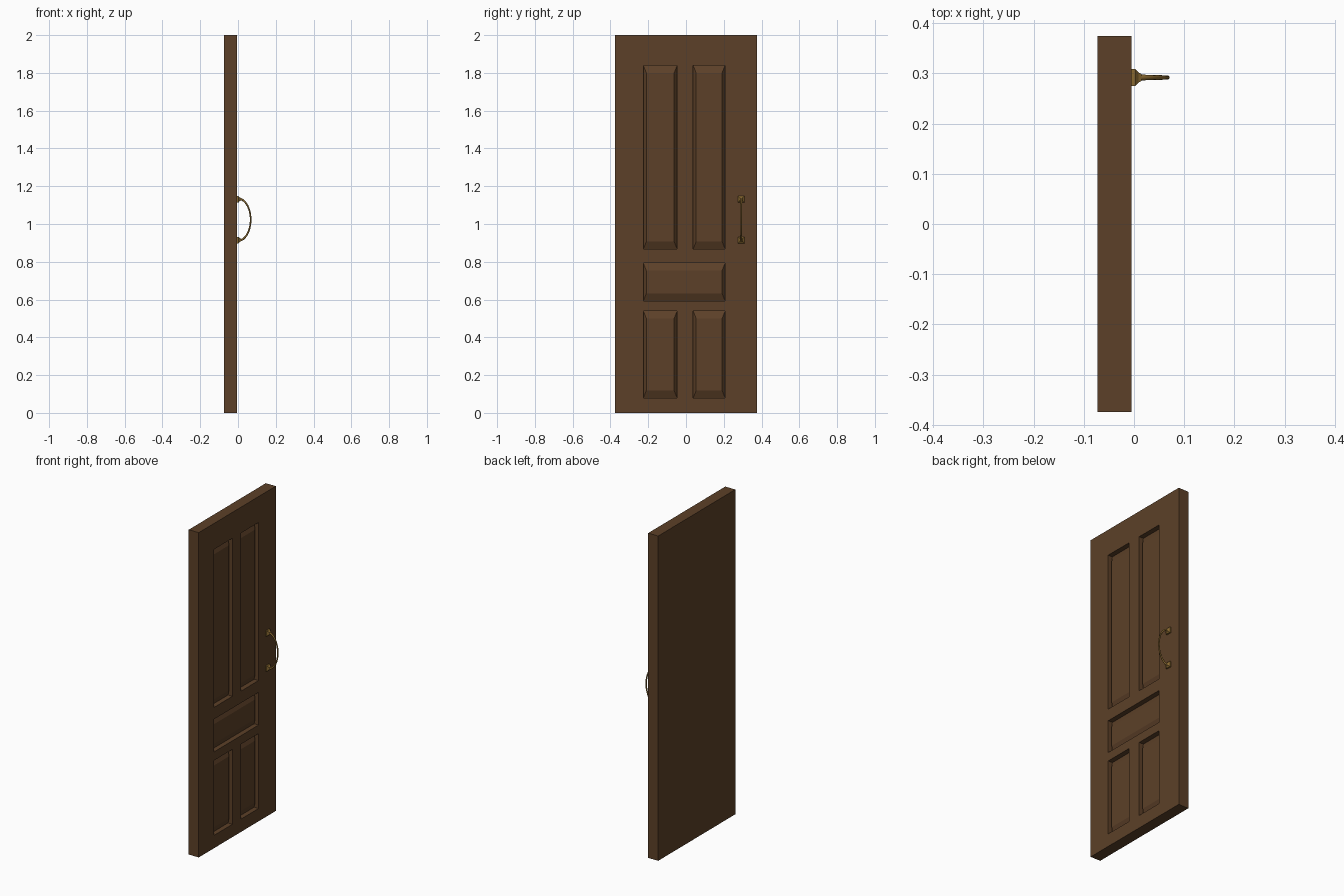
import bpy, bmesh, math

if "Cube" in bpy.data.objects:
    bpy.data.objects.remove(bpy.data.objects["Cube"])

def material(name, color):
    m = bpy.data.materials.new(name)
    m.diffuse_color = (*color, 1)
    m.use_nodes = True
    m.node_tree.nodes["Principled BSDF"].inputs["Base Color"].default_value = m.diffuse_color
    return m

def finish(bm, name, mat):
    bmesh.ops.recalc_face_normals(bm, faces=bm.faces[:])
    me = bpy.data.meshes.new(name)
    bm.to_mesh(me)
    bm.free()
    ob = bpy.data.objects.new(name, me)
    bpy.context.collection.objects.link(ob)
    me.materials.append(mat)
    return ob

wood = material("wood", (0.107, 0.051, 0.021))
brass = material("brass", (0.25, 0.14, 0.03))

# Door slab: front face laid out as a grid of stiles, rails and panels
FRONT, BACK = -0.005, -0.073
GROOVE, FIELD = FRONT - 0.03, FRONT - 0.012
ys = [-0.375, -0.226, -0.047, 0.038, 0.207, 0.375]
zs = [0, 0.079, 0.54, 0.593, 0.794, 0.867, 1.84, 2]
bm = bmesh.new()
grid = [[bm.verts.new((FRONT, y, z)) for z in zs] for y in ys]
cell = {}
for i in range(len(ys) - 1):
    for j in range(len(zs) - 1):
        cell[i, j] = bm.faces.new((grid[i][j], grid[i + 1][j],
                                   grid[i + 1][j + 1], grid[i][j + 1]))
rim = [e for e in bm.edges if e.is_boundary]
panels = [cell[i, j] for i in (1, 3) for j in (1, 5)]
panels += bmesh.ops.dissolve_faces(bm, faces=[cell[i, 3] for i in (1, 2, 3)],
                                   use_verts=False)["region"]

# Sides and back
ext = bmesh.ops.extrude_edge_only(bm, edges=rim)["geom"]
for v in ext:
    if isinstance(v, bmesh.types.BMVert):
        v.co.x = BACK
back_rim = [e for e in ext if isinstance(e, bmesh.types.BMEdge)
            and all(abs(v.co.x - BACK) < 1e-5 for v in e.verts)]
bmesh.ops.edgeloop_fill(bm, edges=back_rim)

# Panels: straight wall down to the groove, then a bevel up to the raised field
for f in panels:
    f = bmesh.ops.extrude_discrete_faces(bm, faces=[f])["faces"][0]
    for v in f.verts:
        v.co.x = GROOVE
    f = bmesh.ops.extrude_discrete_faces(bm, faces=[f])["faces"][0]
    y = [v.co.y for v in f.verts]
    z = [v.co.z for v in f.verts]
    y0, y1, z0, z1 = min(y) + 0.016, max(y) - 0.016, min(z) + 0.04, max(z) - 0.04
    for v in f.verts:
        v.co = (FIELD, min(max(v.co.y, y0), y1), min(max(v.co.z, z0), z1))
bmesh.ops.remove_doubles(bm, verts=bm.verts[:], dist=1e-5)
bmesh.ops.dissolve_limit(bm, angle_limit=0.01, verts=bm.verts[:], edges=bm.edges[:])
finish(bm, "door_slab", wood)

# Handle mounts: square plates tapering to a collar
HY = 0.292
for label, hz in (("upper", 1.131), ("lower", 0.915)):
    bm = bmesh.new()
    rings = []
    for x, r in ((-0.006, 0.017), (0.003, 0.017), (0.009, 0.010), (0.015, 0.007)):
        rings.append([bm.verts.new((x, HY + a * r, hz + b * r))
                      for a, b in ((-1, -1), (1, -1), (1, 1), (-1, 1))])
    for a, b in zip(rings, rings[1:]):
        for k in range(4):
            bm.faces.new((a[k], a[(k + 1) % 4], b[(k + 1) % 4], b[k]))
    bm.faces.new(rings[0])
    bm.faces.new(rings[-1])
    finish(bm, label + "_handle_mount", brass)

# Handle bow: half ellipse tube, thicker at its ends
N, SIDES = 20, 8
bm = bmesh.new()
rings = []
for i in range(N + 1):
    t = math.radians(-83 + 166 * i / N)
    cx, cz = 0.067 * math.cos(t), 1.023 + 0.112 * math.sin(t)
    nx, nz = math.cos(t) / 0.067, math.sin(t) / 0.112
    n = math.hypot(nx, nz)
    r = 0.0042 + 0.0018 * abs(2 * i / N - 1) ** 2
    ring = []
    for k in range(SIDES):
        a = 2 * math.pi * k / SIDES
        ring.append(bm.verts.new((cx + r * math.cos(a) * nx / n, HY + r * math.sin(a),
                                  cz + r * math.cos(a) * nz / n)))
    rings.append(ring)
for a, b in zip(rings, rings[1:]):
    for k in range(SIDES):
        bm.faces.new((a[k], a[(k + 1) % SIDES], b[(k + 1) % SIDES], b[k])).smooth = True
bm.faces.new(rings[0])
bm.faces.new(rings[-1])
finish(bm, "handle_bow", brass)
